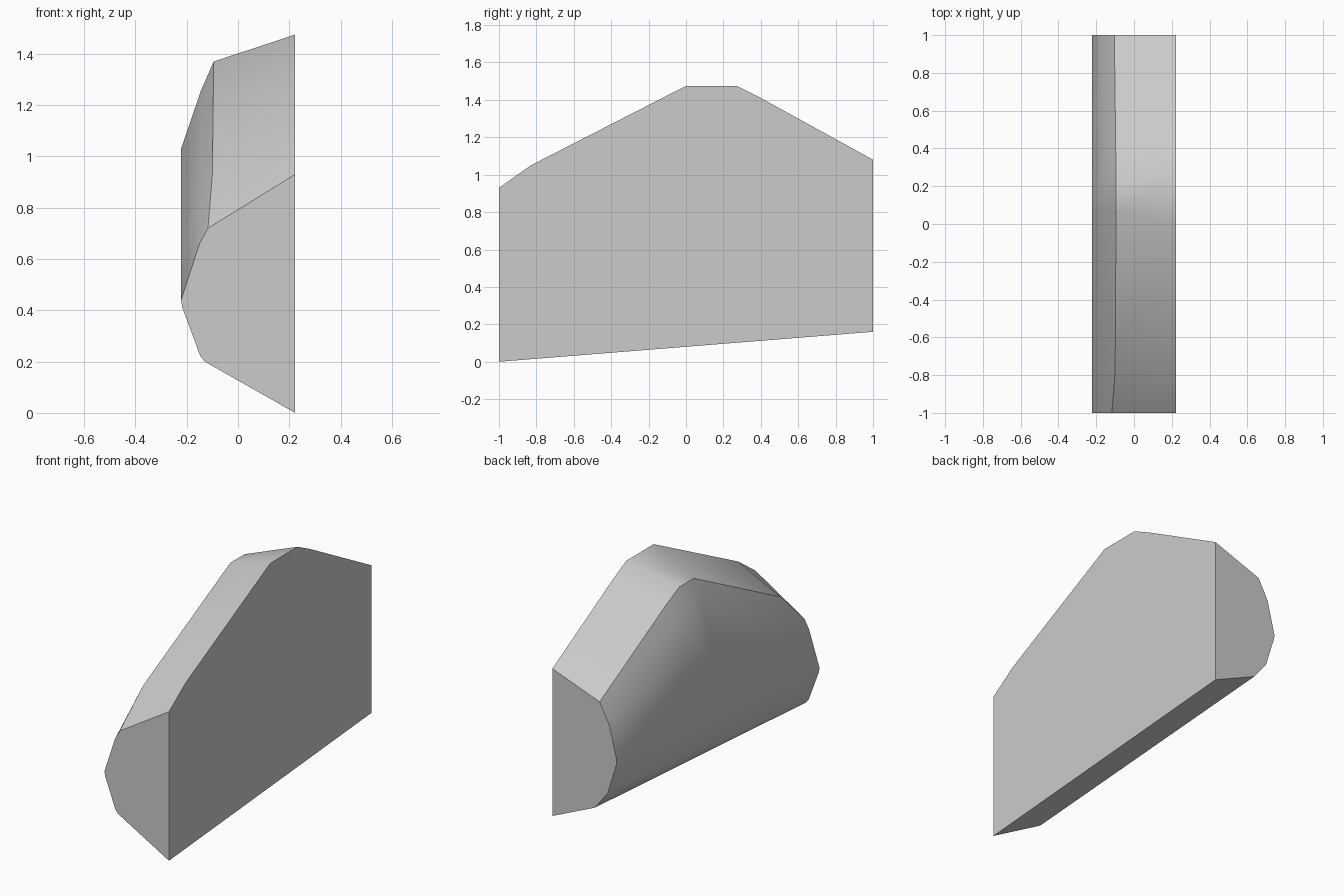
import bpy, bmesh, math

cube = bpy.data.objects.get("Cube")
if cube:
    bpy.data.objects.remove(cube, do_unlink=True)

FLAT = 0.223  # x of the flat side

grey = bpy.data.materials.new("plain grey")
grey.use_nodes = True
colour = (0.6, 0.6, 0.6, 1)
grey.diffuse_color = colour
grey.node_tree.nodes["Principled BSDF"].inputs["Base Color"].default_value = colour


def straight(front, back, steps=6):
    """Lower rail: a straight run from the front (x, z) to the back (x, z)."""
    rail = []
    for y in (-1, -0.83, 0, 0.27, 0.4, 1):
        t = (y + 1) / 2
        rail.append((front[0] + (back[0] - front[0]) * t, y,
                     front[1] + (back[1] - front[1]) * t))
    return rail


def arched(xs, ys, zs):
    """Upper rail: rises to a short level crest, then falls to the back."""
    return list(zip(xs, ys, zs))


# Lengthwise rails, in order around the cross-section
rails = [
    straight((FLAT, 0), (FLAT, 0.16)),
    straight((-0.13, 0.2), (-0.07, 0.29)),
    straight((-0.147, 0.222), (-0.16, 0.405)),
    straight((-0.217, 0.41), (-0.22, 0.6)),
    arched([-0.222] * 6, (-1, -0.79, 0.07, 0.16, 0.26, 1),
           (0.44, 0.58, 1.03, 1.03, 0.985, 0.625)),
    arched((-0.15, -0.145, -0.145, -0.145, -0.147, -0.17),
           (-1, -0.79, 0.06, 0.18, 0.3, 1),
           (0.66, 0.82, 1.255, 1.255, 1.2, 0.835)),
    arched((-0.117, -0.1, -0.095, -0.095, -0.096, -0.104),
           (-1, -0.79, 0.06, 0.2, 0.33, 1),
           (0.72, 0.93, 1.37, 1.37, 1.31, 0.96)),
    arched([FLAT] * 6, (-1, -0.83, 0, 0.27, 0.4, 1),
           (0.93, 1.05, 1.475, 1.475, 1.41, 1.08)),
]

# Skin the rails and cap both ends
bm = bmesh.new()
grid = [[bm.verts.new(p) for p in rail] for rail in rails]
count = len(grid)
for i in range(count - 1):
    a, b = grid[i], grid[i + 1]
    for j in range(len(a) - 1):
        bm.faces.new((a[j], a[j + 1], b[j + 1], b[j]))
bm.faces.new(grid[0] + grid[-1][::-1])
for end in (0, -1):
    bm.faces.new([row[end] for row in grid])
bmesh.ops.recalc_face_normals(bm, faces=bm.faces)

mesh = bpy.data.meshes.new("half_shell_block")
bm.to_mesh(mesh)
bm.free()
mesh.materials.append(grey)
block = bpy.data.objects.new("half_shell_block", mesh)
bpy.context.collection.objects.link(block)

# Smooth the rounded side, keep the rims crisp
bpy.ops.object.select_all(action='DESELECT')
block.select_set(True)
bpy.context.view_layer.objects.active = block
bpy.ops.object.shade_smooth_by_angle(angle=math.radians(32))
